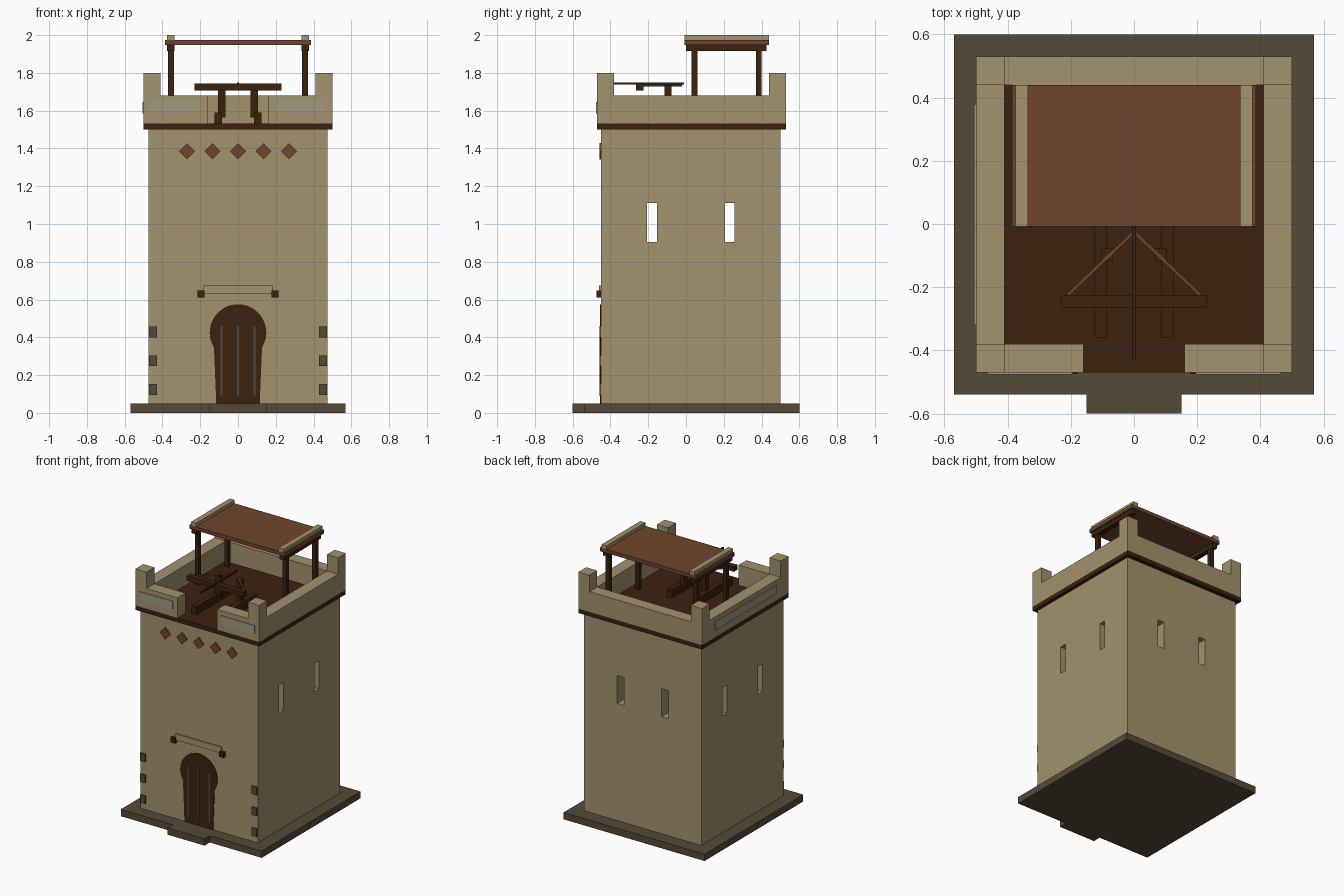
import bpy, bmesh, math
from mathutils import Vector

if "Cube" in bpy.data.objects:
    bpy.data.objects.remove(bpy.data.objects["Cube"])


def material(name, r, g, b):
    m = bpy.data.materials.new(name)
    lin = [((c / 255 + 0.055) / 1.055) ** 2.4 for c in (r, g, b)]
    m.diffuse_color = (*lin, 1)
    m.use_nodes = True
    m.node_tree.nodes["Principled BSDF"].inputs["Base Color"].default_value = m.diffuse_color
    return m


SAND = material("sandstone", 163, 146, 109)
WOOD = material("dark_wood", 60, 33, 13)
CLAY = material("red_clay", 112, 69, 45)
STONE = material("grey_stone", 86, 74, 56)
PALE = material("pale_panel", 160, 152, 128)
IRON = material("iron_strip", 76, 70, 64)


def finish(name, bm, mat):
    bmesh.ops.recalc_face_normals(bm, faces=bm.faces)
    me = bpy.data.meshes.new(name)
    bm.to_mesh(me)
    bm.free()
    me.materials.append(mat)
    ob = bpy.data.objects.new(name, me)
    bpy.context.collection.objects.link(ob)
    return ob


def box(name, x0, x1, y0, y1, z0, z1, mat):
    bm = bmesh.new()
    bmesh.ops.create_cube(bm, size=1)
    for v in bm.verts:
        v.co = Vector((x1 if v.co.x > 0 else x0,
                       y1 if v.co.y > 0 else y0,
                       z1 if v.co.z > 0 else z0))
    return finish(name, bm, mat)


def pair(name, x0, x1, *rest):
    # mirrored left and right boxes
    box(name + "_right", x0, x1, *rest)
    box(name + "_left", -x1, -x0, *rest)


def plate(name, pts, y0, y1, mat):
    # x,z outline extruded along y
    bm = bmesh.new()
    f = bm.faces.new([bm.verts.new((x, y0, z)) for x, z in pts])
    ext = bmesh.ops.extrude_face_region(bm, geom=[f])
    for v in ext["geom"]:
        if isinstance(v, bmesh.types.BMVert):
            v.co.y = y1
    return finish(name, bm, mat)


# ground slab and door step
box("base_slab", -0.57, 0.57, -0.54, 0.60, 0, 0.05, STONE)
box("door_step", -0.15, 0.15, -0.60, -0.54, 0, 0.05, STONE)

# hollow tower body with window slits
body = box("tower_body", -0.475, 0.475, -0.45, 0.50, 0.05, 1.50, SAND)
cutters = [box("cut_room", -0.385, 0.385, -0.36, 0.41, 0.14, 1.42, SAND)]
for y in (-0.18, 0.232):
    cutters.append(box("cut_side", -0.6, 0.6, y - 0.026, y + 0.026, 0.905, 1.11, SAND))
for x in (-0.18, 0.18):
    cutters.append(box("cut_back", x - 0.027, x + 0.027, 0.3, 0.6, 0.905, 1.11, SAND))
for c in cutters:
    c.hide_render = True
    mod = body.modifiers.new("slit", 'BOOLEAN')
    mod.operation = 'DIFFERENCE'
    mod.solver = 'EXACT'
    mod.object = c
bpy.context.view_layer.update()
solid = bpy.data.meshes.new_from_object(
    body.evaluated_get(bpy.context.evaluated_depsgraph_get()))
body.modifiers.clear()
body.data = solid
for c in cutters:
    bpy.data.objects.remove(c)

# roof deck and parapet
box("roof_deck", -0.50, 0.50, -0.47, 0.53, 1.50, 1.532, WOOD)
box("parapet_back", -0.41, 0.41, 0.44, 0.53, 1.532, 1.68, SAND)
pair("parapet_side", 0.41, 0.50, -0.38, 0.44, 1.532, 1.68, SAND)
pair("parapet_front", 0.16, 0.41, -0.47, -0.38, 1.532, 1.68, SAND)
pair("corner_post_front", 0.41, 0.50, -0.47, -0.38, 1.532, 1.80, SAND)
pair("corner_post_back", 0.41, 0.50, 0.44, 0.53, 1.532, 1.80, SAND)

# pale panels on the parapet
pair("front_panel", 0.195, 0.465, -0.476, -0.47, 1.585, 1.645, PALE)
box("left_panel", -0.506, -0.50, -0.32, 0.38, 1.585, 1.645, PALE)

# diamond ornaments
for i in range(5):
    cx, cz, r = (i - 2) * 0.135, 1.385, 0.043
    plate("diamond", [(cx - r, cz), (cx, cz - r), (cx + r, cz), (cx, cz + r)],
          -0.459, -0.45, CLAY)

# horseshoe door with iron strips
arch = []
for i in range(25):
    a = math.radians(-32 + 244 * i / 24)
    arch.append((0.15 * math.cos(a), 0.425 + 0.15 * math.sin(a)))
plate("door", [(-0.115, 0.05), (0.115, 0.05)] + arch, -0.454, -0.45, WOOD)
for x in (-0.087, 0, 0.087):
    box("door_strip", x - 0.005, x + 0.005, -0.457, -0.454, 0.09, 0.46, IRON)

# lintel with beam ends
box("lintel", -0.185, 0.185, -0.46, -0.45, 0.63, 0.675, SAND)
pair("beam_end", 0.178, 0.215, -0.475, -0.45, 0.61, 0.647, WOOD)

# corner stones
for z in (0.095, 0.247, 0.40):
    pair("corner_stone", 0.43, 0.472, -0.459, -0.45, z, z + 0.058, STONE)

# canopy
for y in (0.03, 0.37):
    pair("canopy_post", 0.34, 0.37, y, y + 0.03, 1.532, 1.92, WOOD)
pair("canopy_beam", 0.337, 0.375, 0.0, 0.425, 1.915, 1.948, WOOD)
box("canopy_roof", -0.387, 0.387, -0.008, 0.44, 1.948, 1.975, CLAY)
pair("canopy_strip", 0.335, 0.375, -0.008, 0.44, 1.975, 2.0, SAND)

# bolt thrower on the deck
pair("thrower_rail", 0.085, 0.125, -0.36, 0.04, 1.532, 1.59, WOOD)
pair("thrower_post", 0.067, 0.105, -0.115, -0.078, 1.565, 1.735, WOOD)
box("thrower_bow", -0.23, 0.23, -0.265, -0.225, 1.708, 1.744, WOOD)
box("thrower_bolt", -0.006, 0.006, -0.43, -0.01, 1.738, 1.75, WOOD)
for s in (-1, 1):
    a, b = Vector((s * 0.21, -0.225, 1.733)), Vector((0, -0.025, 1.733))
    cord = box("bow_cord", -0.005, 0.005, -0.005, 0.005, 0, (b - a).length, CLAY)
    cord.rotation_mode = 'QUATERNION'
    cord.rotation_quaternion = (b - a).to_track_quat('Z', 'Y')
    cord.location = a
